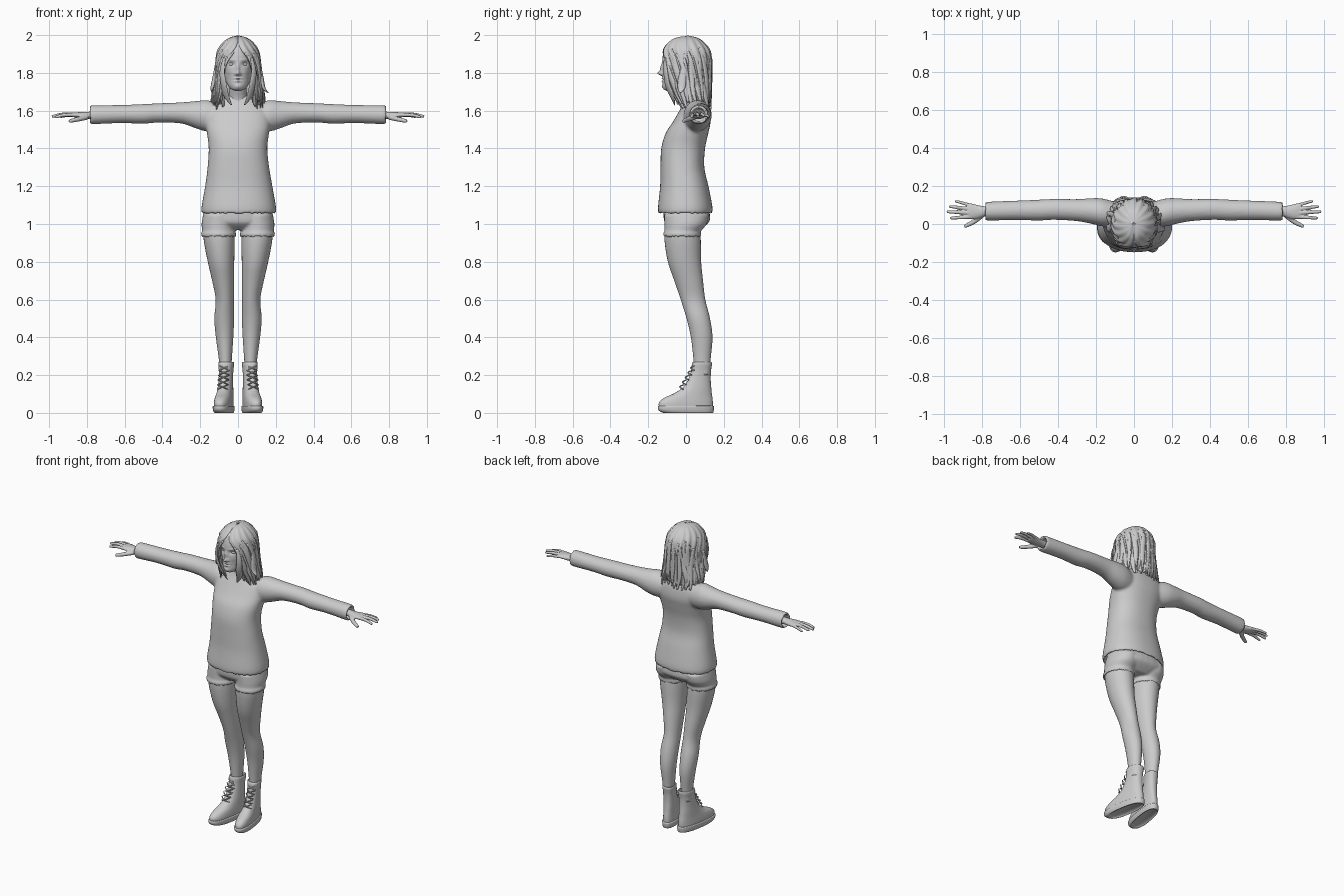
import bpy, bmesh, math, random
from mathutils import Vector

random.seed(4)


def resample(rows, k):
    """Catmull-Rom interpolation through rows of numbers, k steps per span."""
    out = []
    for i in range(len(rows) - 1):
        p = [rows[max(0, min(len(rows) - 1, i + j))] for j in (-1, 0, 1, 2)]
        for step in range(k):
            t = step / k
            out.append([0.5 * (2 * b + (c - a) * t + (2 * a - 5 * b + 4 * c - d) * t * t
                               + (3 * b - a - 3 * c + d) * t ** 3) for a, b, c, d in zip(*p)])
    return out + [list(rows[-1])]


def skin(bm, rings, closed=True, cap=True):
    rings = [[bm.verts.new(p) for p in r] for r in rings]
    n = len(rings[0])
    for r, q in zip(rings, rings[1:]):
        for i in range(n if closed else n - 1):
            j = (i + 1) % n
            bm.faces.new((r[i], r[j], q[j], q[i]))
    if cap:
        bm.faces.new(rings[0])
        bm.faces.new(rings[-1])


def loft(bm, rows, axis='Z', n=32, k=4, e=2.0, s=1, warp=None):
    """Rows are (x, y, z, half size a, half size b); e is the superellipse power."""
    rings = []
    for x, y, z, a, b in resample(rows, k):
        ring = []
        for i in range(n):
            t = 2 * math.pi * i / n
            c, d = math.cos(t), math.sin(t)
            u = a * math.copysign(abs(c) ** (2 / e), c)
            v = b * math.copysign(abs(d) ** (2 / e), d)
            p = Vector((x + u, y + v, z)) if axis == 'Z' else Vector((x, y + u, z + v))
            if warp:
                p = warp(p)
            p.x *= s
            ring.append(p)
        rings.append(ring)
    skin(bm, rings)


def sweep(bm, pts, out=None, flat=1.0, n=10, k=4, s=1):
    """Tube along (x, y, z, radius) points; flat thins it along the outward direction."""
    pts = resample(pts, k)
    rings = []
    for i, q in enumerate(pts):
        p = Vector(q[:3])
        tan = (Vector(pts[min(i + 1, len(pts) - 1)][:3]) - Vector(pts[max(i - 1, 0)][:3])).normalized()
        o = out(p) if out else Vector((0.1, 0.2, 1))
        side = tan.cross(o).normalized()
        nor = side.cross(tan)
        ring = []
        for j in range(n):
            t = 2 * math.pi * j / n
            v = p + q[3] * (side * math.cos(t) + nor * flat * math.sin(t))
            v.x *= s
            ring.append(v)
        rings.append(ring)
    skin(bm, rings)


def finish(name, bm, voxel=0, smooth=4):
    bmesh.ops.recalc_face_normals(bm, faces=bm.faces)
    for f in bm.faces:
        f.smooth = True
    me = bpy.data.meshes.new(name)
    bm.to_mesh(me)
    bm.free()
    ob = bpy.data.objects.new(name, me)
    bpy.context.collection.objects.link(ob)
    if voxel:
        m = ob.modifiers.new('merge', 'REMESH')
        m.mode, m.voxel_size, m.use_smooth_shade = 'VOXEL', voxel, True
        m = ob.modifiers.new('relax', 'SMOOTH')
        m.factor, m.iterations = 0.5, smooth
    return ob


# Sweater: torso and both sleeves merged, hollow at hem and cuffs
bm = bmesh.new()
loft(bm, [(.004, 0, 1.12, .165, .11), (.004, -.003, 1.07, .18, .128), (.004, -.004, 1.055, .194, .14),
          (.004, -.004, 1.09, .197, .144), (.004, -.009, 1.2, .178, .128), (.002, -.019, 1.3, .163, .116),
          (0, -.015, 1.4, .155, .116), (0, .005, 1.48, .164, .113), (0, .03, 1.54, .172, .1),
          (0, .045, 1.6, .165, .08), (0, .05, 1.645, .12, .062), (0, .05, 1.68, .062, .052)], n=48, e=2.3)
for s in (1, -1):
    loft(bm, [(.08, .05, 1.56, .06, .07), (.16, .06, 1.572, .073, .083), (.22, .068, 1.578, .068, .073),
              (.3, .073, 1.588, .058, .056), (.42, .077, 1.588, .055, .051), (.5, .073, 1.583, .055, .052),
              (.62, .072, 1.582, .051, .048), (.75, .068, 1.579, .05, .05), (.782, .067, 1.578, .047, .049),
              (.78, .067, 1.577, .036, .037), (.74, .067, 1.577, .033, .034)], axis='X', s=s)
finish('sweater', bm, .008, 5)

# Shorts: pelvis plus two cuffed legs
bm = bmesh.new()
loft(bm, [(0, 0, .968, .1, .07), (0, .002, 1.0, .18, .11), (0, .005, 1.03, .186, .123), (0, 0, 1.1, .175, .118)], e=2.4)
for s in (1, -1):
    loft(bm, [(.103, -.02, .965, .075, .083), (.103, -.02, .938, .083, .09), (.103, -.02, .93, .09, .097),
              (.103, -.02, .95, .093, .1), (.103, -.017, .963, .087, .097), (.103, -.002, 1.0, .09, .112),
              (.1, .003, 1.05, .085, .118)], s=s)
finish('shorts', bm, .007, 3)

# Bare legs
bm = bmesh.new()
for s in (1, -1):
    loft(bm, [(.102, -.018, 1.0, .08, .09), (.1, -.018, .92, .082, .096), (.09, -.008, .8, .07, .088),
              (.079, .014, .7, .058, .076), (.07, .037, .6, .048, .065), (.073, .065, .5, .052, .062),
              (.071, .083, .4, .046, .057), (.067, .085, .28, .034, .045), (.067, .085, .2, .03, .04)], s=s)
finish('legs', bm)


# Boots: uppers, soles, collars and crossed laces, toes turned out
def toe_out(p):
    wide = 1 + .5 * max(0, -p.y) if p.z < .1 else 1
    return Vector((.063 + (p.x - .063) * wide + .15 * (.08 - p.y), p.y, p.z))


def boot_rows(rows):
    return [(.063, (f + b) / 2, z, w, (b - f) / 2) for z, f, b, w in rows]


uppers, soles, laces = bmesh.new(), bmesh.new(), bmesh.new()
for s in (1, -1):
    loft(uppers, boot_rows([(.025, -.142, .142, .045), (.055, -.143, .142, .045), (.08, -.115, .14, .043),
                            (.1, -.07, .137, .041), (.13, -.022, .134, .039), (.17, .008, .131, .037),
                            (.22, .027, .132, .037), (.262, .032, .138, .041), (.268, .042, .13, .034),
                            (.24, .046, .126, .031)]), n=40, e=2.3, s=s, warp=toe_out)
    loft(soles, boot_rows([(.006, -.1, .13, .038), (0, -.12, .142, .044), (.014, -.145, .147, .049),
                           (.034, -.149, .148, .05), (.038, -.14, .14, .044)]), n=40, e=2.4, s=s, warp=toe_out)
    for z in (.125, .15, .175, .2, .225):
        y = -.03 + (z - .12) * .58
        for d in (1, -1):
            pts = [(.065 + .15 * (.08 - y) + x * d, y + back, z + h, .0035)
                   for x, back, h in ((-.027, .012, 0), (0, -.006, .013), (.027, .014, .024))]
            sweep(laces, pts, n=6, s=s)
finish('boot_uppers', uppers)
finish('boot_soles', soles)
finish('boot_laces', laces)

# Hands: palm, four fingers and thumb
bm = bmesh.new()
fingers = [((.86, .097, 1.575), (.9, .11, 1.575), (.94, .12, 1.567), .0085),
           ((.865, .078, 1.579), (.925, .087, 1.58), (.97, .092, 1.572), .0095),
           ((.865, .058, 1.58), (.93, .062, 1.58), (.982, .064, 1.57), .01),
           ((.862, .038, 1.577), (.92, .034, 1.577), (.965, .031, 1.566), .0095),
           ((.80, .045, 1.565), (.845, .011, 1.555), (.89, -.012, 1.545), .0125)]
for s in (1, -1):
    loft(bm, [(.72, .067, 1.577, .026, .022), (.78, .067, 1.575, .026, .02), (.82, .064, 1.574, .035, .019),
              (.86, .067, 1.577, .042, .014), (.878, .067, 1.578, .036, .01)], axis='X', n=24, s=s)
    for a, b, c, r in fingers:
        tip = tuple(c[i] + .03 * (c[i] - b[i]) for i in range(3))
        sweep(bm, [a + (r * 1.1,), b + (r,), c + (r * .75,), tip + (r * .3,)], n=10, s=s)
finish('hands', bm, .0035, 3)

# Neck
bm = bmesh.new()
loft(bm, [(0, .045, 1.6, .06, .055), (0, .04, 1.66, .05, .05), (0, .02, 1.72, .045, .05), (0, .01, 1.78, .045, .05)])
finish('neck', bm)

# Head: lofted skull, face features as soft bumps (x, z, spread x, spread z, height)
BUMPS = [(0, 1.797, .011, .011, .024), (0, 1.822, .008, .024, .012), (0, 1.771, .02, .0045, .007),
         (0, 1.756, .016, .005, .007), (0, 1.764, .024, .002, -.004), (0, 1.728, .018, .012, .006),
         (.034, 1.846, .016, .011, -.011), (.034, 1.868, .02, .006, .004), (.045, 1.805, .018, .018, .003),
         (.014, 1.793, .006, .006, .006)]


def face(p):
    if p.y < -.04:
        for x, z, sx, sz, h in BUMPS:
            p.y -= h * math.exp(-((abs(p.x) - x) / sx) ** 2 - ((p.z - z) / sz) ** 2)
    return p


bm = bmesh.new()
loft(bm, [(0, -.088, 1.704, .012, .012), (0, -.075, 1.714, .036, .042), (0, -.058, 1.735, .054, .064),
          (0, -.035, 1.765, .067, .087), (0, -.016, 1.80, .076, .108), (0, -.005, 1.85, .083, .12),
          (0, 0, 1.9, .085, .121), (0, 0, 1.95, .07, .1), (0, 0, 1.985, .03, .045)], n=112, k=10, warp=face)
finish('head', bm)

# Eyes
bm = bmesh.new()
for s in (1, -1):
    g = bmesh.ops.create_uvsphere(bm, u_segments=20, v_segments=12, radius=.0155)
    for v in g['verts']:
        v.co = Vector((v.co.x + .034 * s, v.co.y - .094, v.co.z * .75 + 1.846))
finish('eyes', bm)

# Hair shell rows: z, centre y, half width, half depth, half angle of face opening
HAIR = resample([(1.998, 0, .006, .008, 0), (1.985, 0, .048, .062, 0), (1.96, 0, .081, .096, 2),
                 (1.92, 0, .107, .126, 12), (1.87, 0, .117, .134, 30), (1.82, 0, .12, .133, 38),
                 (1.76, .008, .124, .124, 41), (1.7, .022, .131, .108, 37), (1.65, .035, .13, .092, 38),
                 (1.615, .042, .12, .085, 45)], 5)


def hair_point(t, a, grow=0.0):
    """Point on the hair at t (0 crown, 1 tips) and a (-1..1 around the back)."""
    f = max(0, min(.9999, t)) * (len(HAIR) - 1)
    i = int(f)
    z, cy, rx, ry, op = [p + (q - p) * (f - i) for p, q in zip(HAIR[i], HAIR[i + 1])]
    th = math.pi + a * (math.pi - math.radians(op))
    g = grow + .0035 * math.sin(a * 47 + 3 * t) * min(1, 3 * t)
    x = (rx + g) * math.sin(th)
    part = .007 * math.exp(-(x / .012) ** 2) if z > 1.9 and a * a > .2 else 0
    return Vector((x, cy - (ry + g) * math.cos(th), z - part))


bm = bmesh.new()
cols = 120
tips = [.93 + .06 * math.sin(i * .9) * math.cos(i * .37) for i in range(cols + 1)]
skin(bm, [[hair_point(r / 44 * tips[c], 2 * c / cols - 1) for c in range(cols + 1)] for r in range(45)],
     closed=False, cap=False)
ob = finish('hair_shell', bm)
m = ob.modifiers.new('thickness', 'SOLIDIFY')
m.thickness, m.offset = .012, -1

# Hair locks lying over the shell, with loose pointed tips
bm = bmesh.new()
count = 46
for i in range(count):
    a = -.985 + 1.97 * i / (count - 1)
    start, end = random.uniform(.3, .55), random.uniform(.86, 1.0)
    w, ph = random.uniform(.012, .018), random.uniform(0, 6)
    kick = random.uniform(.004, .018)
    pts = []
    for j in range(7):
        t = j / 6
        p = hair_point(start + (end - start) * t, a + .025 * math.sin(ph + 4 * t), -.002 + kick * t ** 3)
        p.z -= .012 * t ** 4
        pts.append((*p, w * (.25 + .75 * math.sin(math.pi * min(.97, .12 + .85 * t)))))
    sweep(bm, pts, out=lambda p: Vector((p.x, p.y - .01, .02)), flat=.38, n=8, k=3)
# Flared side locks and loose strands beside the face
for s, flare in ((1, .16), (-1, .138)):
    sweep(bm, [(.118 * s, -.01, 1.84, .012), (.127 * s, -.02, 1.77, .022), (.137 * s, -.025, 1.72, .02),
               (flare * s, -.03, 1.695, .004)], out=lambda p: Vector((p.x, p.y, 0)), flat=.4)
    sweep(bm, [(.072 * s, -.112, 1.88, .008), (.084 * s, -.108, 1.81, .016), (.076 * s, -.098, 1.74, .02),
               (.062 * s, -.075, 1.68, .018), (.035 * s, -.06, 1.63, .004)],
          out=lambda p: Vector((p.x, p.y, 0)), flat=.4)
finish('hair_locks', bm)
